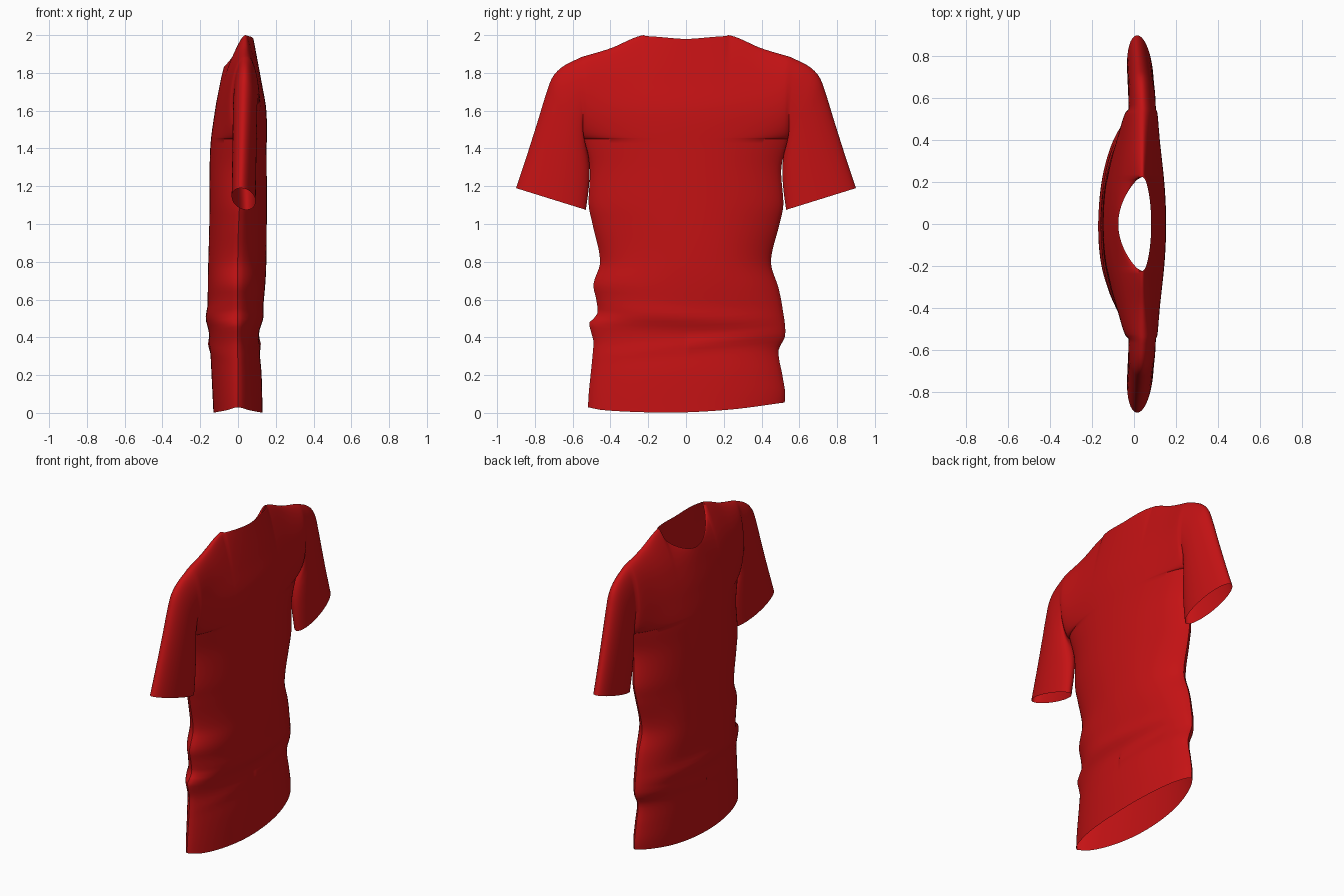
import bpy, bmesh, math

if "Cube" in bpy.data.objects:
    bpy.data.objects.remove(bpy.data.objects["Cube"])

# ---------- helpers ----------
def curve(pts, x):
    """Smooth (Catmull-Rom slope) interpolation through (x, value) points."""
    if x <= pts[0][0]: return pts[0][1]
    if x >= pts[-1][0]: return pts[-1][1]
    i = max(k for k in range(len(pts) - 1) if pts[k][0] <= x)
    def slope(k):
        a, b = pts[max(k - 1, 0)], pts[min(k + 1, len(pts) - 1)]
        return (b[1] - a[1]) / (b[0] - a[0])
    (x0, a), (x1, b) = pts[i], pts[i + 1]
    h = x1 - x0
    t = (x - x0) / h
    return (a * (2*t**3 - 3*t*t + 1) + h * slope(i) * (t**3 - 2*t*t + t)
            + b * (3*t*t - 2*t**3) + h * slope(i + 1) * (t**3 - t*t))

def lerp(a, b, t): return a + (b - a) * t

# ---------- garment profiles ----------
PIT, PIT_Y, TOP_Y, TOP_Z = 1.45, 0.545, 0.55, 1.885
NECK = 18 / 44                                   # neck half width in column units
SIDE_L = [(0, .52), (.1, .515), (.3, .495), (.38, .49), (.42, .5), (.48, .51), (.52, .47),
          (.6, .475), (.68, .49), (.8, .455), (1, .495), (1.1, .515), (1.3, .51), (1.45, PIT_Y)]
SIDE_R = [(0, .515), (.1, .525), (.2, .51), (.33, .49), (.41, .525), (.56, .51), (.66, .49),
          (.8, .45), (1, .495), (1.1, .515), (1.3, .505), (1.45, PIT_Y)]
FRONT = [(0, -.13), (.3, -.145), (.6, -.16), (1, -.152), (1.4, -.147), (1.6, -.122),
         (1.72, -.1), (1.83, -.075), (2, -.02)]
BACK = [(0, .13), (.2, .125), (.42, .11), (.6, .137), (.8, .15), (1.4, .152), (1.6, .15),
        (1.75, .125), (1.98, .082)]
MID = [(0, 0), (.9, 0), (1.45, .03), (1.7, .04), (2, .04)]
SHOULDER = [(0, 2.0), (.225, 2.0), (.4, 1.93), (.55, TOP_Z)]
HEM = [(-1, .03), (-.85, .015), (-.4, .003), (0, .003), (.5, .02), (1, .055)]
SLEEVE_TOP = [(0, TOP_Y, TOP_Z), (.15, .65, 1.835), (.25, .705, 1.78), (.37, .74, 1.69),
              (.52, .78, 1.56), (.77, .84, 1.37), (1, .9, 1.19)]
SLEEVE_LOW = [(0, PIT_Y, PIT), (.2, .52, 1.38), (.45, .51, 1.29), (.7, .515, 1.19), (1, .53, 1.075)]

def sleeve_depth(v): return .065 * math.sqrt(max(0, 4 * v * (1 - v)))

def body_point(u, r, v, sign):
    """u: -1..1 across, r: hem to armpit, v: armpit to shoulder, sign: -1 chest, 1 back."""
    neck = math.sqrt(max(0, 1 - (u / NECK) ** 2))
    if v <= 0:
        z = lerp(curve(HEM, u), PIT, r)
        y = u * curve(SIDE_L if u < 0 else SIDE_R, z)
    else:
        y = u * lerp(PIT_Y, TOP_Y, v)
        top = curve(SHOULDER, abs(u) * TOP_Y) - neck * (.17 if sign < 0 else .02)
        z = lerp(PIT, top, v)
    mid = curve(MID, z)
    lens = max(0, 1 - abs(u) ** 2.2) ** .7
    fade = lerp(math.sqrt(max(0, 1 - v ** 4)), 1, neck)
    depth = abs(curve(FRONT if sign < 0 else BACK, z) - mid)
    # soft folds around the waist
    fold = .014 * math.exp(-((z - .50 + .06 * y - .08 * y * y) / .05) ** 2)
    fold += .010 * math.exp(-((z - .36 - .12 * y) / .03) ** 2) * (1 if y > 0 else .4)
    fold += .008 * math.sin(9 * y + 7 * z) * math.exp(-((z - .75) / .3) ** 2) * abs(u)
    half = (depth + fold) * lens * fade + sleeve_depth(v) * abs(u) ** 4
    return (mid + sign * half, y, z)

def sleeve_point(side, s, v, sign):
    lo = [curve([(p[0], p[k]) for p in SLEEVE_LOW], s) for k in (1, 2)]
    hi = [curve([(p[0], p[k]) for p in SLEEVE_TOP], s) for k in (1, 2)]
    y, z = lerp(lo[0], hi[0], v), lerp(lo[1], hi[1], v)
    z0 = lerp(PIT, TOP_Z, v)
    mid = lerp(curve(MID, z0), lerp(.045, .015, v), s)
    return (mid + sign * sleeve_depth(v) * lerp(1, .95, s), side * y, z)

def add_grid(bm, rows):
    grid = [[bm.verts.new(p) for p in row] for row in rows]
    for a, b in zip(grid, grid[1:]):
        for i in range(len(a) - 1):
            bm.faces.new((a[i], a[i + 1], b[i + 1], b[i]))

# ---------- build the shirt ----------
COLS, LOW, HIGH, ARM = 88, 60, 28, 30
bm = bmesh.new()
levels = [(i / LOW, 0) for i in range(LOW + 1)]
heights = [.5 - .5 * math.cos(math.pi * i / HIGH) for i in range(HIGH + 1)]
levels += [(1, v) for v in heights[1:]]
for sign in (-1, 1):
    # chest and back panels
    add_grid(bm, [[body_point(2 * c / COLS - 1, r, v, sign) for c in range(COLS + 1)]
                  for r, v in levels])
    # sleeves, continuing from the armholes
    for side in (-1, 1):
        add_grid(bm, [[sleeve_point(side, k / ARM, v, sign) for v in heights]
                      for k in range(ARM + 1)])
bmesh.ops.remove_doubles(bm, verts=bm.verts, dist=.0004)
bmesh.ops.recalc_face_normals(bm, faces=bm.faces)
# make sure the shell faces outward
bm.faces.ensure_lookup_table()
if sum(f.normal.x * (f.calc_center_median().x - .02) for f in bm.faces) < 0:
    bmesh.ops.reverse_faces(bm, faces=bm.faces)

mesh = bpy.data.meshes.new("shirt")
bm.to_mesh(mesh)
bm.free()
shirt = bpy.data.objects.new("shirt", mesh)
bpy.context.collection.objects.link(shirt)

red = bpy.data.materials.new("red cloth")
red.diffuse_color = (.55, .006, .007, 1)
red.use_nodes = True
red.node_tree.nodes["Principled BSDF"].inputs["Base Color"].default_value = red.diffuse_color
mesh.materials.append(red)

bpy.context.view_layer.objects.active = shirt
shirt.select_set(True)
bpy.ops.object.shade_smooth_by_angle(angle=math.radians(50))
